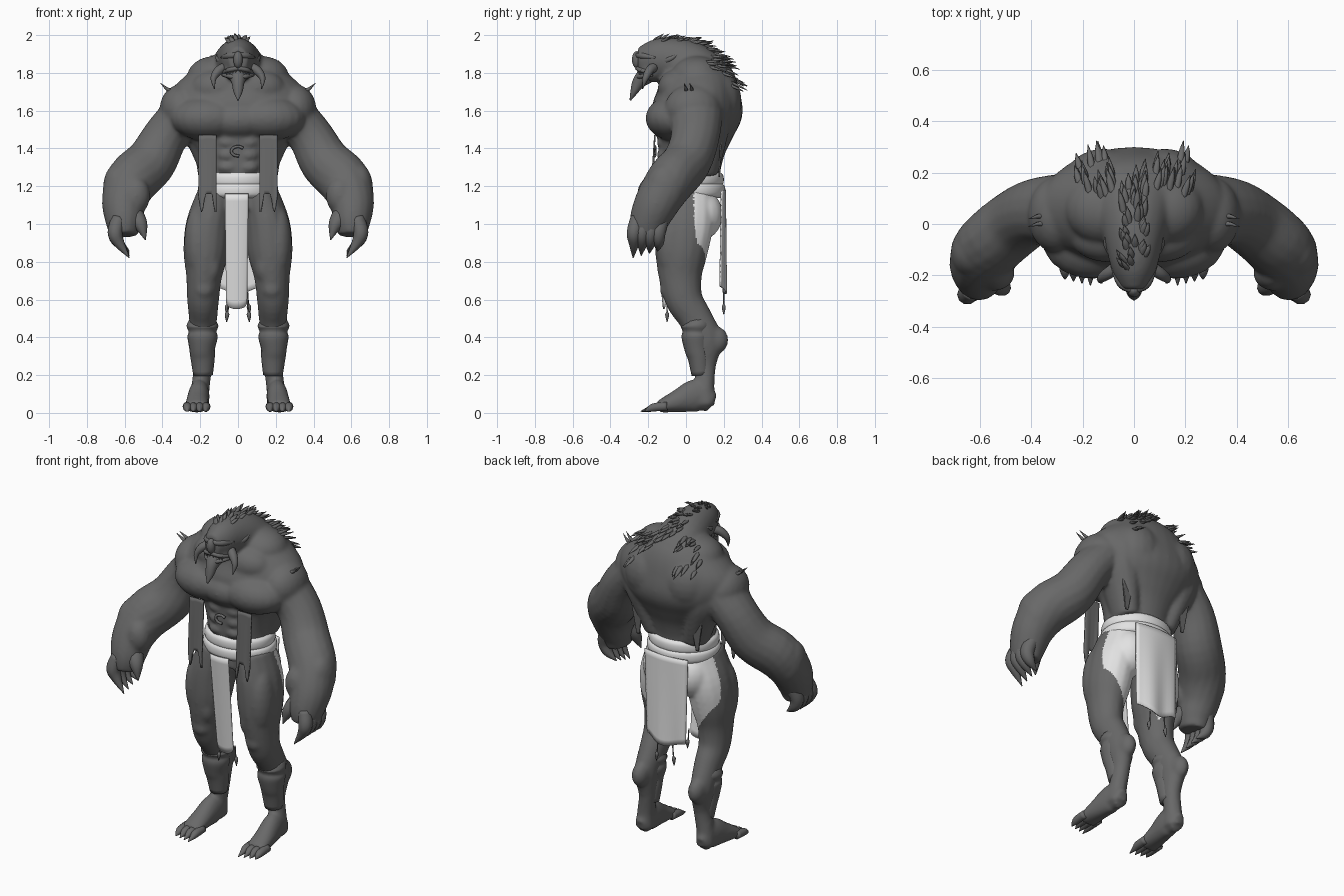
import bpy, bmesh, math, random
from mathutils import Vector, Matrix
from mathutils.bvhtree import BVHTree

random.seed(4)
if "Cube" in bpy.data.objects:
    bpy.data.objects.remove(bpy.data.objects["Cube"], do_unlink=True)


def material(name, value):
    mat = bpy.data.materials.new(name)
    mat.use_nodes = True
    colour = (value, value, value, 1)
    mat.diffuse_color = colour
    mat.node_tree.nodes["Principled BSDF"].inputs["Base Color"].default_value = colour
    return mat


hide = material("dark grey hide", 0.14)
cloth = material("pale cloth", 0.76)
SIDES = (1, -1)


def smooth_path(path, steps=4):
    """Resample control points (x, y, z, width, depth) along a smooth spline."""
    pts = [Vector(p if len(p) == 5 else (*p, p[3])) for p in path]
    pts = [pts[0] * 2 - pts[1]] + pts + [pts[-1] * 2 - pts[-2]]
    out = []
    for a, b, c, d in zip(pts, pts[1:], pts[2:], pts[3:]):
        for k in range(steps):
            t = k / steps
            out.append(b + (c - a) * t / 2 + (a - 2.5 * b + 2 * c - d / 2) * t * t
                       + (1.5 * b - a / 2 - 1.5 * c + d / 2) * t ** 3)
    return out + [pts[-2]]


def tube(bm, path, side=1, sides=16):
    """Loft elliptical rings along a path, mirrored in x when side is -1."""
    pts = smooth_path(path)
    pos = [Vector((p[0] * side, p[1], p[2])) for p in pts]
    axis = pos[-1] - pos[0]
    ref = Vector((0, 0, 1)) if abs(axis.y) > 0.75 * axis.length else Vector((0, 1, 0))
    rings = []
    for i, p in enumerate(pts):
        t = (pos[min(i + 1, len(pos) - 1)] - pos[max(i - 1, 0)]).normalized()
        u = ref.cross(t).normalized()
        v = t.cross(u)
        ring = []
        for k in range(sides):
            a = math.tau * k / sides
            ring.append(bm.verts.new(pos[i] + u * max(p[3], 0.0015) * math.cos(a)
                                     + v * max(p[4], 0.0015) * math.sin(a)))
        rings.append(ring)
    for low, high in zip(rings, rings[1:]):
        for k in range(sides):
            n = (k + 1) % sides
            bm.faces.new((low[k], low[n], high[n], high[k]))
    bm.faces.new(rings[0])
    bm.faces.new(rings[-1])


def ball(bm, centre, radii, side=1):
    place = Matrix.Translation((centre[0] * side, centre[1], centre[2]))
    bmesh.ops.create_uvsphere(bm, u_segments=20, v_segments=12, radius=1,
                              matrix=place @ Matrix.Diagonal((*radii, 1)))


def finish(bm, name, mat):
    bmesh.ops.recalc_face_normals(bm, faces=bm.faces)
    mesh = bpy.data.meshes.new(name)
    bm.to_mesh(mesh)
    bm.free()
    mesh.materials.append(mat)
    mesh.polygons.foreach_set("use_smooth", [True] * len(mesh.polygons))
    obj = bpy.data.objects.new(name, mesh)
    bpy.context.scene.collection.objects.link(obj)
    return obj


def sheet(name, mat, point, columns=12, rows=16):
    """Thin hanging cloth from a function of u in -1..1 and v in 0..1."""
    bm = bmesh.new()
    grid = [[bm.verts.new(point(2 * i / columns - 1, j / rows)) for i in range(columns + 1)]
            for j in range(rows + 1)]
    for j in range(rows):
        for i in range(columns):
            bm.faces.new((grid[j][i], grid[j][i + 1], grid[j + 1][i + 1], grid[j + 1][i]))
    obj = finish(bm, name, mat)
    solid = obj.modifiers.new("thickness", "SOLIDIFY")
    solid.thickness = 0.008
    solid.offset = 0


# Body: overlapping muscle masses fused into one skin
bm = bmesh.new()
tube(bm, [(0, 0, 1.06, .18, .14), (0, .02, 1.2, .19, .155), (0, .02, 1.3, .19, .165),
          (0, .03, 1.4, .225, .18), (0, .045, 1.5, .3, .21), (0, .06, 1.6, .36, .24),
          (0, .065, 1.7, .36, .22), (0, .06, 1.8, .26, .185), (0, .05, 1.87, .17, .12),
          (0, .05, 1.91, .08, .06)], sides=32)
# neck and head reaching forward from the hump
tube(bm, [(0, .14, 1.77, .18, .12), (0, .02, 1.84, .14, .13), (0, -.1, 1.87, .108, .117),
          (0, -.19, 1.87, .083, .1), (0, -.255, 1.87, .048, .065)], sides=24)
ball(bm, (0, -.18, 1.81), (.08, .075, .06))
ball(bm, (0, -.06, 1.55), (.2, .15, .11))
for s in SIDES:
    # arm from shoulder to palm
    tube(bm, [(.27, .05, 1.6, .12, .15), (.38, .05, 1.47, .12, .13), (.46, .005, 1.33, .135, .13),
              (.56, -.08, 1.23, .14, .13), (.602, -.15, 1.12, .12, .12),
              (.605, -.195, 1.02, .1, .105), (.605, -.21, .94, .075, .085)], s)
    # side of the back, tapering to the waist
    tube(bm, [(.2, .1, 1.66, .15, .13), (.195, .1, 1.54, .13, .135), (.17, .095, 1.42, .09, .115),
              (.13, .08, 1.27, .065, .09)], s)
    # leg from hip to heel
    tube(bm, [(.115, 0, 1.16, .1, .145), (.155, -.01, 1.0, .12, .155), (.17, -.025, .85, .12, .14),
              (.18, -.03, .72, .095, .115), (.185, -.01, .6, .085, .1), (.185, .05, .5, .075, .09),
              (.19, .1, .38, .065, .09), (.185, .1, .25, .05, .06), (.2, .1, .13, .05, .05),
              (.205, .1, .04, .055, .055)], s)
    # foot
    tube(bm, [(.205, .14, .05, .04, .05), (.205, .06, .09, .055, .09),
              (.215, -.05, .06, .06, .06), (.22, -.15, .03, .065, .03)], s)
    for centre, radii in (
            ((.16, -.06, 1.56), (.2, .155, .12)),     # chest
            ((.1, -.05, 1.72), (.15, .1, .1)),        # collar
            ((.12, .06, 1.78), (.15, .14, .11)),      # neck slope
            ((.3, .035, 1.61), (.115, .15, .13)),     # shoulder cap
            ((.12, .15, 1.65), (.16, .145, .17)),     # shoulder blade
            ((.1, .07, 1.05), (.115, .125, .14)),     # buttock
            ((.21, -.07, .9), (.075, .09, .2)),       # outer thigh
            ((.14, -.08, .78), (.055, .07, .1)),      # inner thigh
            ((.18, -.08, .655), (.06, .06, .06)),     # knee
            ((.19, .155, .385), (.05, .07, .075)),    # hock
            ((.64, -.11, 1.19), (.075, .1, .13)),     # forearm
            ((.54, -.19, 1.15), (.075, .07, .1))):    # wrist swell
        ball(bm, centre, radii, s)
    for row in range(3):
        ball(bm, (.055, -.115, 1.3 + row * .065), (.055, .04, .034), s)
body = finish(bm, "body", hide)
remesh = body.modifiers.new("fuse", "REMESH")
remesh.mode = "VOXEL"
remesh.voxel_size = 0.01
relax = body.modifiers.new("relax", "SMOOTH")
relax.iterations = 12
graph = bpy.context.evaluated_depsgraph_get()
skin = bpy.data.meshes.new_from_object(body.evaluated_get(graph))
body.modifiers.clear()
body.data = skin
skin.materials.clear()
skin.materials.append(hide)
skin.materials.append(cloth)
for v in skin.vertices:
    v.co.z = max(v.co.z, 0)
# Loincloth wrapping the rear of the hips follows the skin, narrowing inward below
for face in skin.polygons:
    face.use_smooth = True
    x, y, z = face.center
    edge = 0.04 + 0.3 * max(0, 1.06 - max(z, .9)) ** 1.5
    reach = 0.31 if z > .9 else .1 + (z - .68) * .75
    face.material_index = int(abs(x) < reach and .68 < z < 1.18 and y > edge)

# Face: brows, nose, lips, jaw tuft and ears
bm = bmesh.new()
ball(bm, (0, -.26, 1.87), (.025, .026, .045))
tube(bm, [(0, -.21, 1.79, .055, .05), (0, -.25, 1.75, .035, .035),
          (0, -.275, 1.7, .024, .02), (0, -.295, 1.655, .004)])
for s in SIDES:
    tube(bm, [(.0, -.262, 1.895, .012), (.05, -.23, 1.89, .018), (.085, -.16, 1.88, .008)], s, 8)
    tube(bm, [(0, -.258, 1.825, .012), (.05, -.24, 1.815, .012), (.08, -.18, 1.8, .01)], s, 8)
    tube(bm, [(0, -.255, 1.775, .012), (.045, -.24, 1.782, .012), (.08, -.18, 1.79, .01)], s, 8)
    tube(bm, [(.08, -.12, 1.86, .018), (.105, -.08, 1.875, .014), (.11, -.04, 1.9, .003)], s, 8)
finish(bm, "face", hide)
bm = bmesh.new()
for s in SIDES:
    tube(bm, [(.07, -.17, 1.83, .026), (.105, -.195, 1.81, .024), (.13, -.215, 1.77, .016),
              (.125, -.23, 1.715, .002)], s, 8)
    for k in range(4):
        x = .012 + k * .016
        tube(bm, [(x, -.258 + x / 3, 1.82, .006), (x, -.26 + x / 3, 1.79, .001)], s, 6)
finish(bm, "tusks_and_teeth", hide)

# Fingers, thumbs, toes and claws
bm = bmesh.new()
for s in SIDES:
    for k in range(4):
        y = -.275 + k * .043
        tube(bm, [(.63, y + .02, 1.03, .04), (.65, y, .955, .04), (.63, y, .9, .029),
                  (.575, y - .005, .82 + k * .012, .002)], s, 10)
    tube(bm, [(.55, -.21, 1.05, .05), (.515, -.245, .995, .037), (.49, -.265, .915, .002)], s, 10)
    for k in range(4):
        x = .17 + k * .033
        tube(bm, [(x, -.1, .035, .024), (x, -.165, .03, .023), (x, -.195, .02, .016),
                  (x, -.24 + k * .008, .008, .002)], s, 10)
finish(bm, "fingers_and_toes", hide)

# Shin wraps with rolled cuffs
bm = bmesh.new()
for s in SIDES:
    tube(bm, [(.187, .05, .49, .072, .07), (.188, .055, .46, .084, .083), (.188, .055, .43, .074, .074),
              (.188, .055, .4, .08, .078), (.19, .06, .34, .068, .068), (.187, .07, .29, .064, .06),
              (.185, .08, .2, .052, .05)], s)
finish(bm, "shin_wraps", hide)

# Belt of two rolls
bm = bmesh.new()
for z, grow in ((1.178, .008), (1.235, 0)):
    tube(bm, [(0, .02, z - .04, .185 + grow, .16 + grow), (0, .02, z - .02, .203 + grow, .178 + grow),
              (0, .02, z + .02, .203 + grow, .178 + grow), (0, .02, z + .04, .185 + grow, .16 + grow)],
         sides=40)
finish(bm, "belt", cloth)

# Hanging cloths
sheet("front_loincloth", cloth, lambda u, v: Vector((
    -.007 + u * (.062 - .008 * v), -.178 + .06 * v + .008 * u * u,
    1.16 - v * (.58 + .03 * math.sqrt(max(0, 1 - u * u))))))
sheet("back_loincloth", cloth, lambda u, v: Vector((
    u * (.145 - .01 * v), .208 + .008 * math.sin(u * 5) * v - .02 * u * u,
    1.18 - v * (.53 + .02 * math.cos(u * 3)))))
for s, label in zip(SIDES, ("left", "right")):
    sheet(label + "_chest_strap", hide, lambda u, v: Vector((
        s * (.162 + u * .047), -.165 - .02 * v,
        1.47 - v * (.31 + .1 * max(0, math.sin(u * 4 - 1))))))
    sheet(label + "_back_strap", hide, lambda u, v: Vector((
        s * (.2 + u * .03 * (1.3 - v)), .185 - .01 * v, 1.44 - v * .19)))

# Tassels, belly ring and shoulder thorns
bm = bmesh.new()
for s in SIDES:
    for y, top in ((-.1, .6), (.2, .64)):
        tube(bm, [(.05, y, top, .004), (.055, y, top - .06, .004), (.058, y, top - .08, .012),
                  (.06, y, top - .12, .002)], s, 6)
    for k in range(2):
        tube(bm, [(.345, k * .03, 1.7, .012), (.375, k * .03, 1.715, .009),
                  (.41, k * .03 - .01, 1.745, .001)], s, 6)
ring = [(math.cos(a) * .035, -.165, 1.385 + math.sin(a) * .025, .008)
        for a in (k * .7 for k in range(1, 8))]
tube(bm, ring, sides=8)
finish(bm, "trinkets", hide)

# Mane: swept tufts rooted on the skin of the head and upper back
bm = bmesh.new()
scan = bmesh.new()
scan.from_mesh(skin)
tree = BVHTree.FromBMesh(scan)
spots = [(random.uniform(-.05, .05), -.18 + k * .009) for k in range(40)]
spots += [(s * random.uniform(.08, .22), random.uniform(.1, .25)) for s in SIDES for k in range(20)]
for x, y in spots:
    root, normal, _, _ = tree.ray_cast(Vector((x, y, 3)), Vector((0, 0, -1)))
    length = .05 if y < 0 else random.uniform(.06, .09)
    sweep = Vector((x * .8, 1, -.5)).normalized()
    sweep = (sweep - normal * sweep.dot(normal)).normalized()
    mid = root + (sweep + normal * .3) * length * .5
    tip = root + (sweep + normal * .4) * length
    tube(bm, [(*(root - normal * .01), .014, .009), (*mid, .012, .007), (*tip, .001)], 1, 6)
scan.free()
finish(bm, "mane", hide)
